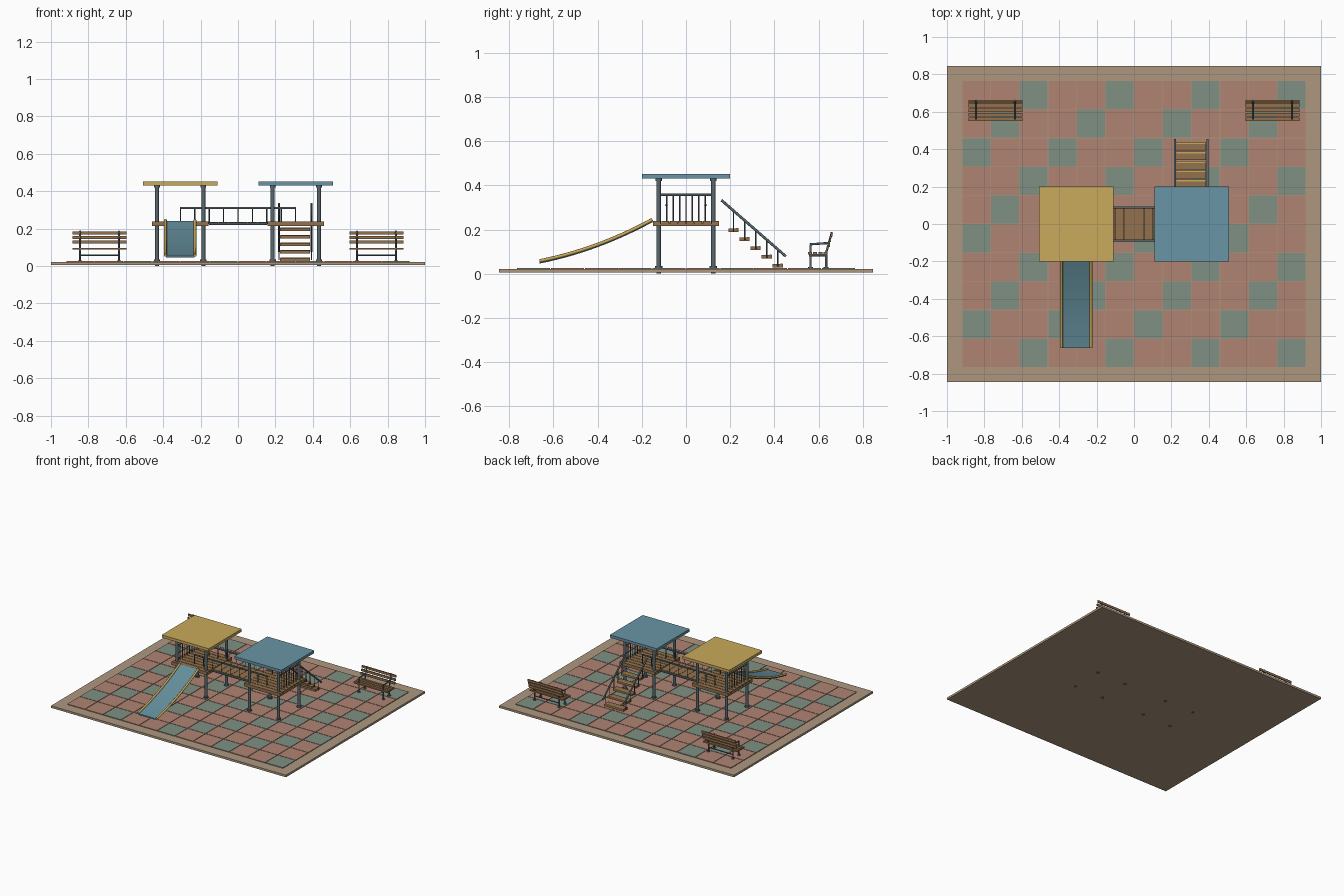
import bpy, bmesh
from math import pi
from mathutils import Vector, Matrix

if "Cube" in bpy.data.objects:
    bpy.data.objects.remove(bpy.data.objects["Cube"])


def material(name, r, g, b):
    m = bpy.data.materials.new(name)
    m.diffuse_color = [(c / 255) ** 2.2 for c in (r, g, b)] + [1]
    m.use_nodes = True
    m.node_tree.nodes["Principled BSDF"].inputs["Base Color"].default_value = m.diffuse_color
    return m


YELLOW = material("yellow", 200, 168, 92)
BLUE = material("blue", 105, 147, 164)
SLIDE = material("slide_blue", 100, 142, 155)
STEEL = material("steel", 88, 104, 110)
WOOD = material("wood", 146, 112, 78)
TAN = material("tan", 172, 150, 126)
RED = material("red_tile", 174, 130, 114)
GREEN = material("green_tile", 126, 143, 130)


class Part:
    """Collects simple solids and turns them into one object."""

    def __init__(self, name, mat):
        self.name, self.mat, self.bm = name, mat, bmesh.new()

    def box(self, x0, x1, y0, y1, z0, z1):
        m = (Matrix.Translation(((x0 + x1) / 2, (y0 + y1) / 2, (z0 + z1) / 2))
             @ Matrix.Diagonal((abs(x1 - x0), abs(y1 - y0), abs(z1 - z0), 1)))
        bmesh.ops.create_cube(self.bm, size=1, matrix=m)

    def rod(self, a, b, r, sides=12):
        a, b = Vector(a), Vector(b)
        d = b - a
        m = Matrix.Translation((a + b) / 2) @ d.to_track_quat('Z', 'Y').to_matrix().to_4x4()
        bmesh.ops.create_cone(self.bm, cap_ends=True, segments=sides, radius1=r,
                              radius2=r, depth=d.length, matrix=m)

    def done(self, smooth=False):
        me = bpy.data.meshes.new(self.name)
        self.bm.to_mesh(me)
        self.bm.free()
        ob = bpy.data.objects.new(self.name, me)
        bpy.context.collection.objects.link(ob)
        me.materials.append(self.mat)
        if smooth:
            bpy.ops.object.select_all(action='DESELECT')
            ob.select_set(True)
            bpy.context.view_layer.objects.active = ob
            bpy.ops.object.shade_smooth_by_angle(angle=pi / 5)
        return ob


# Ground slab and checkered rubber tiles
p = Part("ground_slab", TAN)
p.box(-1, 1, -0.845, 0.845, 0.005, 0.021)
p.done()
T = 0.1533
red, green = Part("red_tiles", RED), Part("green_tiles", GREEN)
for row in range(10):
    for col in range(12):
        x, y = (col - 6) * T, (4 - row) * T
        t = green if (row + col) % 3 == 2 else red
        t.box(x + 0.002, x + T - 0.002, y + 0.002, y + T - 0.002, 0.02, 0.026)
red.done()
green.done()

# Two towers: posts, deck, outer guard rail, flat roof
for side, s, roof_mat in (("left", -1, YELLOW), ("right", 1, BLUE)):
    cx = 0.309 * s
    p = Part(side + "_tower_posts", STEEL)
    for dx in (-0.124, 0.124):
        for y in (-0.124, 0.124):
            x = cx + dx
            p.rod((x, y, 0), (x, y, 0.432), 0.0105, 16)
            p.rod((x, y, 0.02), (x, y, 0.034), 0.017, 16)
            p.rod((x, y, 0.42), (x, y, 0.431), 0.015, 16)
    p.done(True)

    p = Part(side + "_deck_frame", WOOD)
    p.box(cx - 0.152, cx + 0.152, -0.15, 0.15, 0.215, 0.228)
    p.done()
    p = Part(side + "_deck_planks", WOOD)
    w = 0.3 / 8
    for i in range(8):
        y = -0.15 + i * w
        p.box(cx - 0.152, cx + 0.152, y + 0.002 * (i > 0), y + w - 0.002 * (i < 7), 0.227, 0.239)
    p.done()

    p = Part(side + "_guard_rail", STEEL)
    x = cx + 0.124 * s
    p.rod((x, -0.124, 0.357), (x, 0.124, 0.357), 0.005)
    for i in range(-3, 4):
        p.rod((x, i * 0.029, 0.235), (x, i * 0.029, 0.357), 0.003, 8)
    p.done(True)

    p = Part(side + "_roof", roof_mat)
    p.box(cx - 0.2, cx + 0.2, -0.2, 0.2, 0.43, 0.451)
    p.done()

# Bridge between the towers with two railings
p = Part("bridge_planks", WOOD)
w = 0.31 / 6
for i in range(6):
    x = -0.155 + i * w
    p.box(x + 0.001, x + w - 0.001, -0.086, 0.086, 0.22, 0.236)
p.done()
p = Part("bridge_railings", STEEL)
for y in (-0.088, 0.088):
    p.rod((-0.309, y, 0.31), (0.309, y, 0.31), 0.006)
    p.rod((-0.155, y, 0.226), (0.155, y, 0.226), 0.006)
    for i in range(-4, 5):
        p.rod((i * 0.077, y, 0.225), (i * 0.077, y, 0.31), 0.003, 8)
p.done(True)

# Stairs at the back of the right tower
treads = Part("stair_treads", WOOD)
nosing = Part("stair_nosings", YELLOW)
rails = Part("stair_handrails", STEEL)


def rail_z(y):
    return 0.333 - (y - 0.16) * 0.872


for i in range(5):
    y, z = 0.215 + 0.05 * i, 0.197 - 0.04 * i
    treads.box(0.225, 0.386, y - 0.023, y + 0.023, z - 0.009, z + 0.007)
    nosing.box(0.226, 0.385, y + 0.012, y + 0.022, z + 0.006, z + 0.009)
    for x in (0.219, 0.393):
        rails.rod((x, y, z - 0.005), (x, y, rail_z(y)), 0.003, 8)
for x in (0.219, 0.393):
    rails.rod((x, 0.16, rail_z(0.16)), (x, 0.452, rail_z(0.452)), 0.006)
treads.done()
nosing.done()
rails.done(True)

# Slide: curved bed with a tube along each edge
A, B, C = Vector((0, -0.152, 0.245)), Vector((0, -0.40, 0.11)), Vector((0, -0.662, 0.058))
N = 14
path = [A * (1 - t) ** 2 + B * 2 * t * (1 - t) + C * t * t for t in (i / N for i in range(N + 1))]
p = Part("slide_bed", SLIDE)
rings = [[p.bm.verts.new((x, q.y, q.z + dz)) for x, dz in
          ((-0.386, -0.012), (-0.232, -0.012), (-0.232, -0.003), (-0.386, -0.003))] for q in path]
for a, b in zip(rings, rings[1:]):
    for k in range(4):
        p.bm.faces.new((a[k], a[(k + 1) % 4], b[(k + 1) % 4], b[k]))
p.bm.faces.new(rings[0])
p.bm.faces.new(rings[-1])
bmesh.ops.recalc_face_normals(p.bm, faces=p.bm.faces[:])
p.done(True)
for name, x in (("slide_left_rail", -0.388), ("slide_right_rail", -0.23)):
    cu = bpy.data.curves.new(name, 'CURVE')
    cu.dimensions = '3D'
    cu.bevel_depth, cu.bevel_resolution, cu.use_fill_caps = 0.008, 2, True
    sp = cu.splines.new('POLY')
    sp.points.add(N)
    for pt, q in zip(sp.points, path):
        pt.co = (x, q.y, q.z, 1)
    cu.materials.append(YELLOW)
    bpy.context.collection.objects.link(bpy.data.objects.new(name, cu))

# Two park benches facing the towers
for side, cx in (("left", -0.74), ("right", 0.74)):
    p = Part(side + "_bench_frame", STEEL)
    for x in (cx - 0.104, cx + 0.104):
        p.rod((x, 0.563, 0.022), (x, 0.563, 0.133), 0.005)
        p.rod((x, 0.634, 0.022), (x, 0.634, 0.1), 0.005)
        p.rod((x, 0.634, 0.095), (x, 0.66, 0.188), 0.005)
        p.rod((x, 0.56, 0.133), (x, 0.645, 0.139), 0.005)
        p.rod((x, 0.556, 0.084), (x, 0.64, 0.084), 0.005)
        for y in (0.563, 0.634):
            p.rod((x, y, 0.02), (x, y, 0.031), 0.011)
    p.rod((cx - 0.104, 0.634, 0.058), (cx + 0.104, 0.634, 0.058), 0.004)
    p.done(True)
    p = Part(side + "_bench_slats", WOOD)
    for i in range(4):
        y = 0.552 + i * 0.0235
        p.box(cx - 0.145, cx + 0.145, y, y + 0.018, 0.088, 0.098)
    for z in (0.128, 0.152, 0.176):
        y = 0.632 + (z - 0.095) * 0.28
        p.box(cx - 0.145, cx + 0.145, y, y + 0.009, z - 0.008, z + 0.009)
    p.done()
